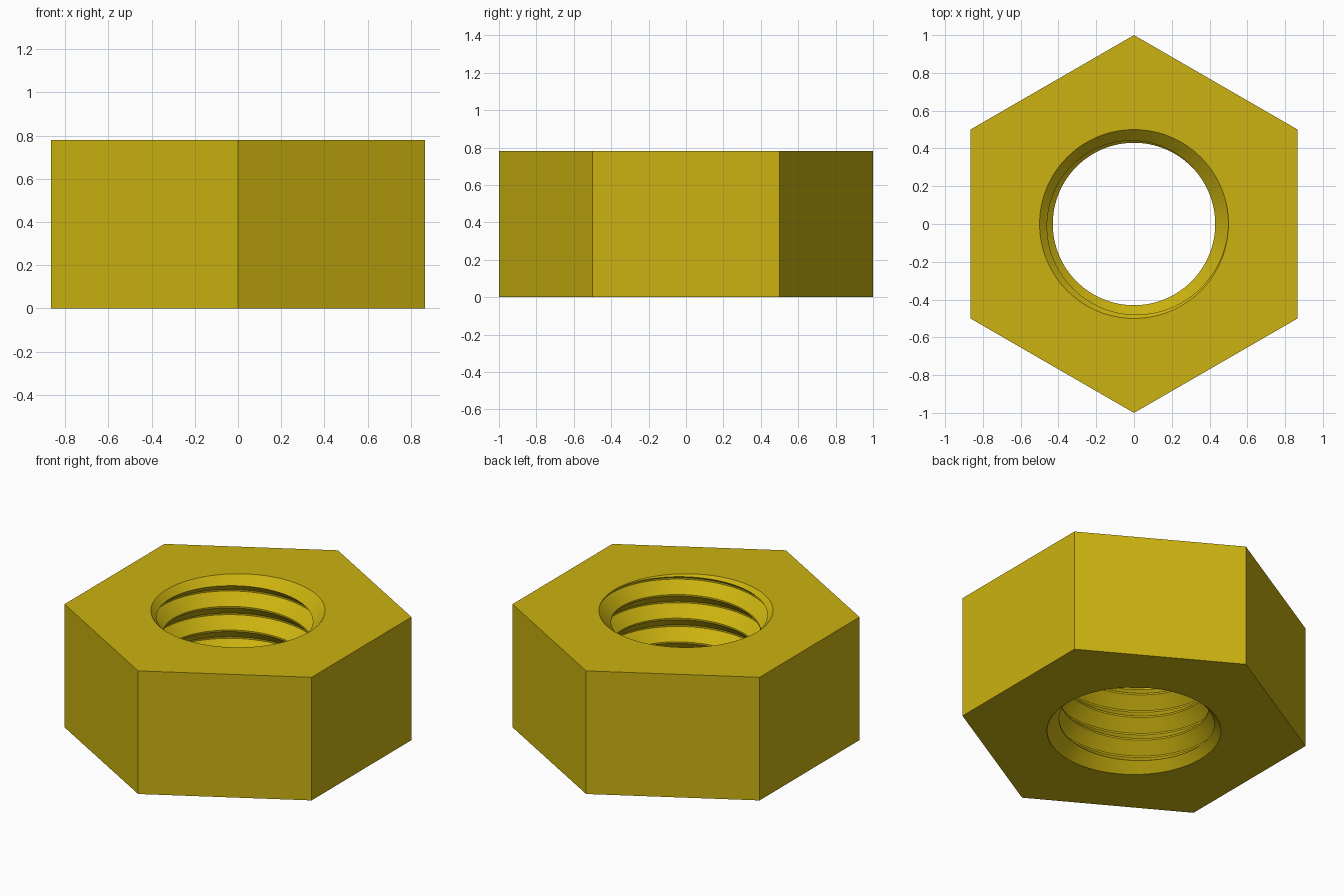
import bpy, bmesh, math

if "Cube" in bpy.data.objects:
    bpy.data.objects.remove(bpy.data.objects["Cube"], do_unlink=True)

HEIGHT, MINOR, MAJOR, PITCH = 0.78, 0.43, 0.5, 0.15
SEG = 128

brass = bpy.data.materials.new("yellow_brass")
brass.use_nodes = True
COLOR = (0.60, 0.45, 0.005, 1)
brass.diffuse_color = COLOR
brass.node_tree.nodes["Principled BSDF"].inputs["Base Color"].default_value = COLOR


def make_object(name, bm):
    bmesh.ops.recalc_face_normals(bm, faces=bm.faces)
    mesh = bpy.data.meshes.new(name)
    bm.to_mesh(mesh)
    bm.free()
    obj = bpy.data.objects.new(name, mesh)
    bpy.context.collection.objects.link(obj)
    mesh.materials.append(brass)
    return obj


def prism(name, sides, r_low, r_high, z_low, z_high, turn=0.0):
    """Capped prism or cone between two heights."""
    bm = bmesh.new()
    rings = []
    for r, z in ((r_low, z_low), (r_high, z_high)):
        rings.append([bm.verts.new((r * math.cos(turn + math.tau * i / sides),
                                    r * math.sin(turn + math.tau * i / sides), z))
                      for i in range(sides)])
    for i in range(sides):
        j = (i + 1) % sides
        bm.faces.new((rings[0][i], rings[0][j], rings[1][j], rings[1][i]))
    for ring in rings:
        bm.faces.new(ring)
    return make_object(name, bm)


def thread_solid(name):
    """Closed helical solid with the shape of the threaded bore."""
    # One thread: (radius, height offset) from lower crest edge upward
    profile = [(MINOR, 0.0), (MINOR, 0.01), (MAJOR, 0.075), (MAJOR, 0.085)]
    turns, z_start = 11, 0.693 - 7 * PITCH
    rows = len(profile) * turns
    bm = bmesh.new()
    grid = []
    for j in range(SEG):
        a = math.tau * j / SEG
        column = []
        for k in range(rows + 1):
            r, dz = profile[k % 4]
            z = z_start + PITCH * (k // 4 + j / SEG) + dz
            column.append(bm.verts.new((r * math.cos(a), r * math.sin(a), z)))
        grid.append(column)
    for j in range(SEG):
        # Crossing the seam climbs one whole thread
        nxt, shift = (grid[j + 1], 0) if j + 1 < SEG else (grid[0], 4)
        for k in range(rows - shift):
            bm.faces.new((grid[j][k], nxt[k + shift],
                          nxt[k + 1 + shift], grid[j][k + 1]))
    # Close both ends with fans to the axis
    rim = [e for e in bm.edges if e.is_boundary]
    low = bm.verts.new((0, 0, z_start))
    high = bm.verts.new((0, 0, z_start + PITCH * (turns + 1)))
    for e in rim:
        tip = low if e.verts[0].co.z < HEIGHT / 2 else high
        bm.faces.new((e.verts[0], e.verts[1], tip))
    return make_object(name, bm)


# Hexagonal body with corners toward front and back
nut = prism("hex_nut", 6, 1.0, 1.0, 0.0, HEIGHT, math.pi / 2)

# Threaded bore and a 45 degree countersink at each end
cutters = [
    thread_solid("thread_cutter"),
    prism("top_countersink", SEG, 0.35, 0.55, HEIGHT - 0.15, HEIGHT + 0.05),
    prism("bottom_countersink", SEG, 0.55, 0.35, -0.05, 0.15),
]
bpy.ops.object.select_all(action='DESELECT')
bpy.context.view_layer.objects.active = nut
nut.select_set(True)
for cutter in cutters:
    cutter.hide_render = True
    mod = nut.modifiers.new(cutter.name, 'BOOLEAN')
    mod.operation, mod.solver, mod.object = 'DIFFERENCE', 'EXACT', cutter
    bpy.ops.object.modifier_apply(modifier=mod.name)
    bpy.data.objects.remove(cutter, do_unlink=True)

bpy.ops.object.shade_smooth_by_angle(angle=math.radians(25))
